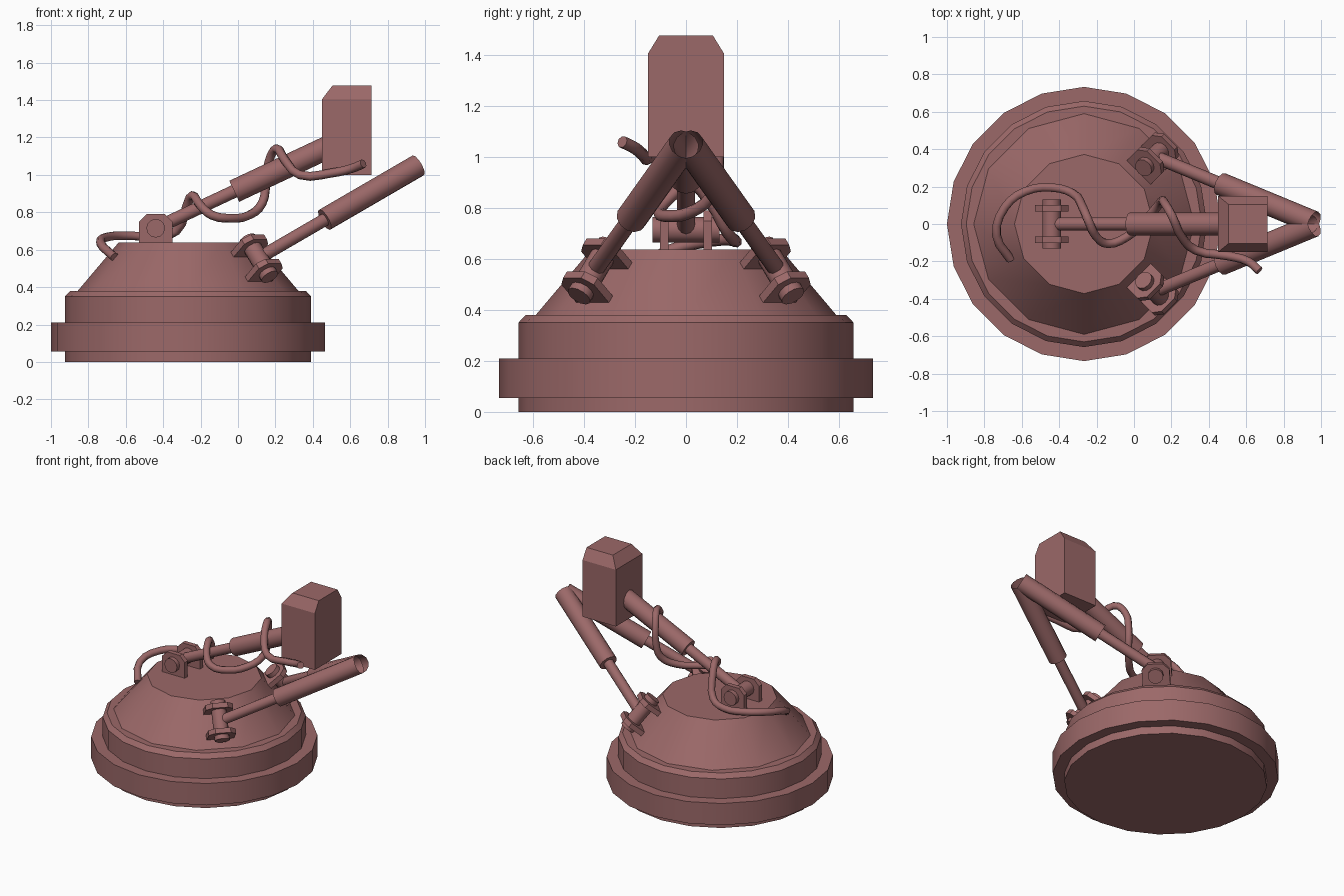
import bpy, bmesh, math
from mathutils import Vector, Matrix

if "Cube" in bpy.data.objects:
    bpy.data.objects.remove(bpy.data.objects["Cube"])

CX = -0.267
mat = bpy.data.materials.new("dusty_red")
mat.diffuse_color = (0.33, 0.14, 0.14, 1)
mat.use_nodes = True
mat.node_tree.nodes["Principled BSDF"].inputs["Base Color"].default_value = mat.diffuse_color


def finish(obj, smooth=True):
    obj.data.materials.append(mat)
    if smooth:
        bpy.ops.object.select_all(action='DESELECT')
        obj.select_set(True)
        bpy.context.view_layer.objects.active = obj
        bpy.ops.object.shade_smooth_by_angle(angle=math.radians(35))
    return obj


def from_bmesh(name, bm, matrix=Matrix(), smooth=True):
    bmesh.ops.recalc_face_normals(bm, faces=bm.faces)
    me = bpy.data.meshes.new(name)
    bm.to_mesh(me)
    bm.free()
    obj = bpy.data.objects.new(name, me)
    bpy.context.collection.objects.link(obj)
    obj.matrix_world = matrix
    return finish(obj, smooth)


def lathe(name, profile, sides):
    bm = bmesh.new()
    rings = []
    for r, z in profile:
        rings.append([bm.verts.new((r * math.cos(2 * math.pi * i / sides),
                                    r * math.sin(2 * math.pi * i / sides), z))
                      for i in range(sides)])
    for a, b in zip(rings, rings[1:]):
        for i in range(sides):
            j = (i + 1) % sides
            bm.faces.new((a[i], a[j], b[j], b[i]))
    bm.faces.new(rings[0])
    bm.faces.new(rings[-1])
    return from_bmesh(name, bm, Matrix.Translation((CX, 0, 0)))


def tube(name, a, b, r, sides=12, open_end=False):
    a, b = Vector(a), Vector(b)
    d = b - a
    bm = bmesh.new()
    bmesh.ops.create_cone(bm, cap_ends=True, segments=sides, radius1=r, radius2=r, depth=d.length)
    bm.normal_update()
    if open_end:
        top = [f for f in bm.faces if f.normal.z > 0.9]
        bmesh.ops.delete(bm, geom=top, context='FACES_ONLY')
    m = Matrix.Translation((a + b) / 2) @ d.to_track_quat('Z', 'Y').to_matrix().to_4x4()
    return from_bmesh(name, bm, m)


def prism(name, outline, y0, y1, matrix):
    bm = bmesh.new()
    a = [bm.verts.new((x, y0, z)) for x, z in outline]
    b = [bm.verts.new((x, y1, z)) for x, z in outline]
    n = len(a)
    bm.faces.new(a)
    bm.faces.new(b)
    for i in range(n):
        j = (i + 1) % n
        bm.faces.new((a[i], a[j], b[j], b[i]))
    return from_bmesh(name, bm, matrix, False)


def clevis(name, pivot, axis, normal):
    axis, normal = Vector(axis).normalized(), Vector(normal).normalized()
    side = axis.cross(normal)
    m = Matrix((side, axis, normal)).transposed().to_4x4()
    m.translation = pivot
    outline = [(-.09, -.09), (.09, -.09), (.09, .035), (.05, .075), (-.05, .075), (-.09, .035)]
    prism(name + "_plate_a", outline, .068, .102, m)
    prism(name + "_plate_b", outline, -.102, -.068, m)
    p = Vector(pivot)
    tube(name + "_pin", p - axis * .132, p + axis * .132, .05)


def piston(name, pivot, end, t, open_end=False):
    p, e = Vector(pivot), Vector(end)
    tube(name + "_rod", p, p.lerp(e, t + .1), .035)
    tube(name + "_sleeve", p.lerp(e, t), e, .062, open_end=open_end)


# Round base with flange and dome
lathe("base_drum", [(.658, 0), (.658, .35), (.63, .38)], 20)
lathe("base_flange", [(.733, .055), (.733, .21)], 20)
lathe("dome", [(.59, .37), (.59, .38), (.372, .638)], 12)

# Centre arm
pivot = (-.44, 0, .715)
clevis("centre_clevis", pivot, (0, 1, 0), (0, 0, 1))
piston("centre_arm", pivot, (.56, 0, 1.185), .42)

# Mirrored side arms
for s, label in ((1, "back"), (-1, "front")):
    pivot = (.11, .36 * s, .555)
    clevis(label + "_clevis", pivot, (.457, .457 * s, -.765), (.54, .54 * s, .645))
    piston(label + "_arm", pivot, (.962, .008 * s, 1.05), .415, True)

# Head block with tapered top
bm = bmesh.new()
rings = []
for x0, y, z in ((.45, .15, 1.0), (.45, .15, 1.405), (.505, .105, 1.478)):
    rings.append([bm.verts.new(c) for c in ((x0, -y, z), (.713, -y, z), (.713, y, z), (x0, y, z))])
for a, b in zip(rings, rings[1:]):
    for i in range(4):
        j = (i + 1) % 4
        bm.faces.new((a[i], a[j], b[j], b[i]))
bm.faces.new(rings[0])
bm.faces.new(rings[-1])
from_bmesh("head_block", bm, smooth=False)

# Cable wound around the centre arm
path = [(-.66, -.19, .56), (-.735, -.06, .635), (-.69, .09, .67), (-.58, .175, .675),
        (-.44, .195, .67), (-.33, .165, .70), (-.275, .09, .83), (-.245, .02, .89),
        (-.20, -.07, .835), (-.14, -.105, .785), (-.04, -.07, .768), (.06, .02, .785),
        (.13, .10, .85), (.15, .125, .95), (.165, .11, 1.07), (.205, .04, 1.14),
        (.25, -.06, 1.08), (.33, -.14, 1.0), (.50, -.17, 1.01), (.61, -.20, 1.035),
        (.67, -.25, 1.06)]
cu = bpy.data.curves.new("cable", 'CURVE')
cu.dimensions = '3D'
cu.bevel_depth = .024
cu.bevel_resolution = 2
cu.resolution_u = 3
cu.use_fill_caps = True
sp = cu.splines.new('BEZIER')
sp.bezier_points.add(len(path) - 1)
for bp, co in zip(sp.bezier_points, path):
    bp.co = co
    bp.handle_left_type = bp.handle_right_type = 'AUTO'
cable = bpy.data.objects.new("cable", cu)
bpy.context.collection.objects.link(cable)
cable.data.materials.append(mat)
